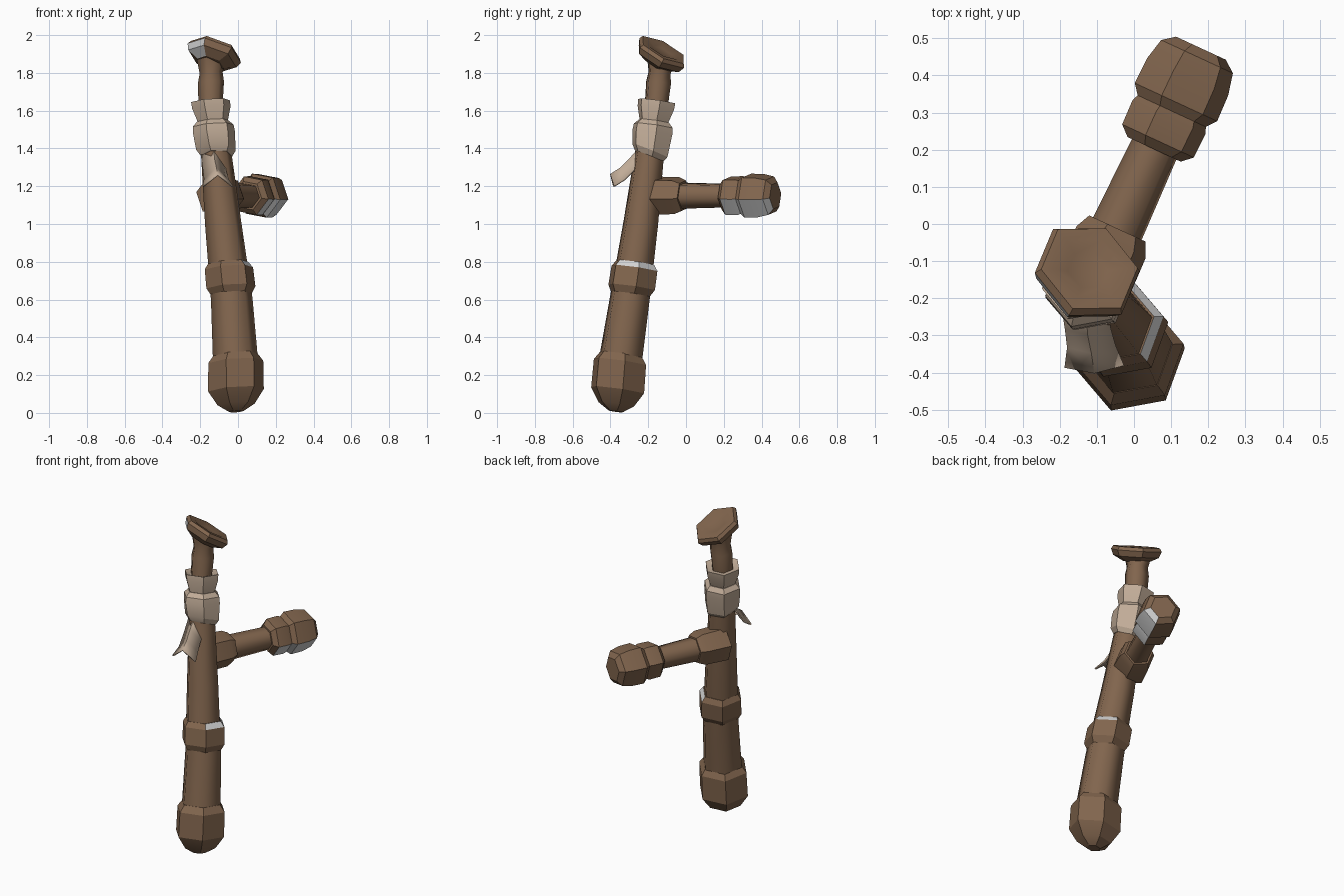
import bpy, bmesh, math
from mathutils import Vector

cube = bpy.data.objects.get("Cube")
if cube:
    bpy.data.objects.remove(cube, do_unlink=True)


def material(name, rgb):
    m = bpy.data.materials.new(name)
    m.use_nodes = True
    colour = (*rgb, 1)
    m.diffuse_color = colour
    m.node_tree.nodes["Principled BSDF"].inputs["Base Color"].default_value = colour
    return m


wood = material("brown wood", (0.22, 0.13, 0.075))
cloth = material("beige cloth", (0.53, 0.41, 0.31))
worn = material("pale worn grey", (0.66, 0.66, 0.66))

# Leaning centre line of the main stick: height, x, y
SPINE = [(0, -.01, -.372), (.3, -.012, -.347), (.7, -.04, -.282),
         (1, -.078, -.24), (1.4, -.118, -.19), (1.65, -.145, -.155), (1.9, -.14, -.13)]
LEAN = Vector((-.07, .14, 1)).normalized()


def spine(z):
    for a, b in zip(SPINE, SPINE[1:]):
        if z <= b[0]:
            f = (z - a[0]) / (b[0] - a[0])
            return Vector((a[1] + (b[1] - a[1]) * f, a[2] + (b[2] - a[2]) * f, z))
    return Vector((*SPINE[-1][1:], z))


def finish(name, bm, mats, angle):
    mesh = bpy.data.meshes.new(name)
    bm.to_mesh(mesh)
    bm.free()
    obj = bpy.data.objects.new(name, mesh)
    bpy.context.collection.objects.link(obj)
    for m in mats:
        mesh.materials.append(m)
    bpy.ops.object.select_all(action="DESELECT")
    obj.select_set(True)
    bpy.context.view_layer.objects.active = obj
    bpy.ops.object.shade_smooth_by_angle(angle=math.radians(angle))
    return obj


def loft(name, rings, mats=(wood,), ref=Vector((1, 0, 0)), phase=10, angle=25, rule=None):
    """Six-sided rings (centre, radius, axis) joined into a closed solid."""
    bm = bmesh.new()
    loops = []
    for centre, radius, axis in rings:
        u = (ref - axis * ref.dot(axis)).normalized()
        v = axis.cross(u)
        turns = [math.radians(phase + 60 * k) for k in range(6)]
        loops.append([bm.verts.new(centre + (u * math.cos(t) + v * math.sin(t)) * radius)
                      for t in turns])
    for a, b in zip(loops, loops[1:]):
        for k in range(6):
            j = (k + 1) % 6
            bm.faces.new((a[k], a[j], b[j], b[k]))
    bm.faces.new(loops[0][::-1])
    bm.faces.new(loops[-1])
    bmesh.ops.recalc_face_normals(bm, faces=bm.faces)
    if rule:
        for f in bm.faces:
            f.material_index = int(rule(f))
    return finish(name, bm, mats, angle)


def on_spine(profile, axis=LEAN):
    return [(spine(z), r, axis) for z, r in profile]


# Main stick
loft("stick_shaft", on_spine([(.25, .122), (.6, .112), (1, .098), (1.35, .083),
                              (1.65, .066), (1.75, .07), (1.8, .062), (1.88, .08)]), angle=65)
loft("stick_end_cap", on_spine([(.008, .04), (.045, .1), (.12, .15), (.27, .148), (.31, .118)]))
loft("middle_band", on_spine([(.62, .105), (.665, .132), (.765, .13), (.795, .108)]),
     (wood, worn), rule=lambda f: f.normal.z > .3 and f.normal.x > .15)

# Tilted pommel with a dished top
tilt = Vector((.3, .45, .85)).normalized()
top = Vector((-.12, -.12, 1.922))
pommel = [(-.085, .075), (-.055, .135), (-.02, .15), (0, .138), (0, .098), (-.014, .058)]
loft("pommel", [(top + tilt * s, r, tilt) for s, r in pommel], (wood, worn),
     rule=lambda f: f.normal.x < -.4 and f.normal.y < -.25
     and (f.calc_center_median() - top).dot(tilt) < -.03)

# Side handle with a collar and a knob
out = Vector((.42, .907, 0)).normalized()
root = Vector((-.032, .015, 1.15))


def on_handle(profile):
    return [(root + out * t, r, out) for t, r in profile]


up = Vector((0, 0, 1))
under = lambda f: f.normal.z < -.4 and f.normal.x > .3
loft("handle_socket", on_handle([(-.22, .108), (-.07, .104), (-.03, .085)]), ref=up, phase=-20)
loft("handle_shaft", on_handle([(-.1, .075), (.24, .066)]), ref=up, phase=-20, angle=65)
loft("handle_collar", on_handle([(.205, .08), (.23, .108), (.3, .11), (.33, .098)]),
     (wood, worn), ref=up, phase=-20, rule=under)
loft("handle_knob", on_handle([(.315, .1), (.345, .124), (.42, .122), (.48, .108), (.505, .075)]),
     (wood, worn), ref=up, phase=-20, rule=under)

# Cloth wraps
slant = Vector((-.05, .4, 1)).normalized()
loft("upper_wrap", on_spine([(1.64, .07), (1.65, .105), (1.615, .103), (1.54, .08)]), (cloth,))
loft("lower_wrap", on_spine([(1.545, .085), (1.52, .11), (1.485, .113)])
     + on_spine([(1.39, .106), (1.36, .085)], slant), (cloth,))

# Hanging cloth tail, folded down its middle: x, y, z, half width
bm = bmesh.new()
rows = [(-.13, -.22, 1.43, .065), (-.125, -.295, 1.345, .058),
        (-.115, -.345, 1.295, .062), (-.107, -.4, 1.26, .077)]
strip = [[bm.verts.new((x - w, y + .015, z - .06)), bm.verts.new((x, y, z)),
          bm.verts.new((x + w, y + .02, z - .06))] for x, y, z, w in rows]
for a, b in zip(strip, strip[1:]):
    for k in range(2):
        bm.faces.new((a[k], b[k], b[k + 1], a[k + 1]))
bmesh.ops.recalc_face_normals(bm, faces=bm.faces)
tail = finish("cloth_tail", bm, (cloth,), 25)
sheet = tail.modifiers.new("thickness", "SOLIDIFY")
sheet.thickness = .01
sheet.offset = 0
